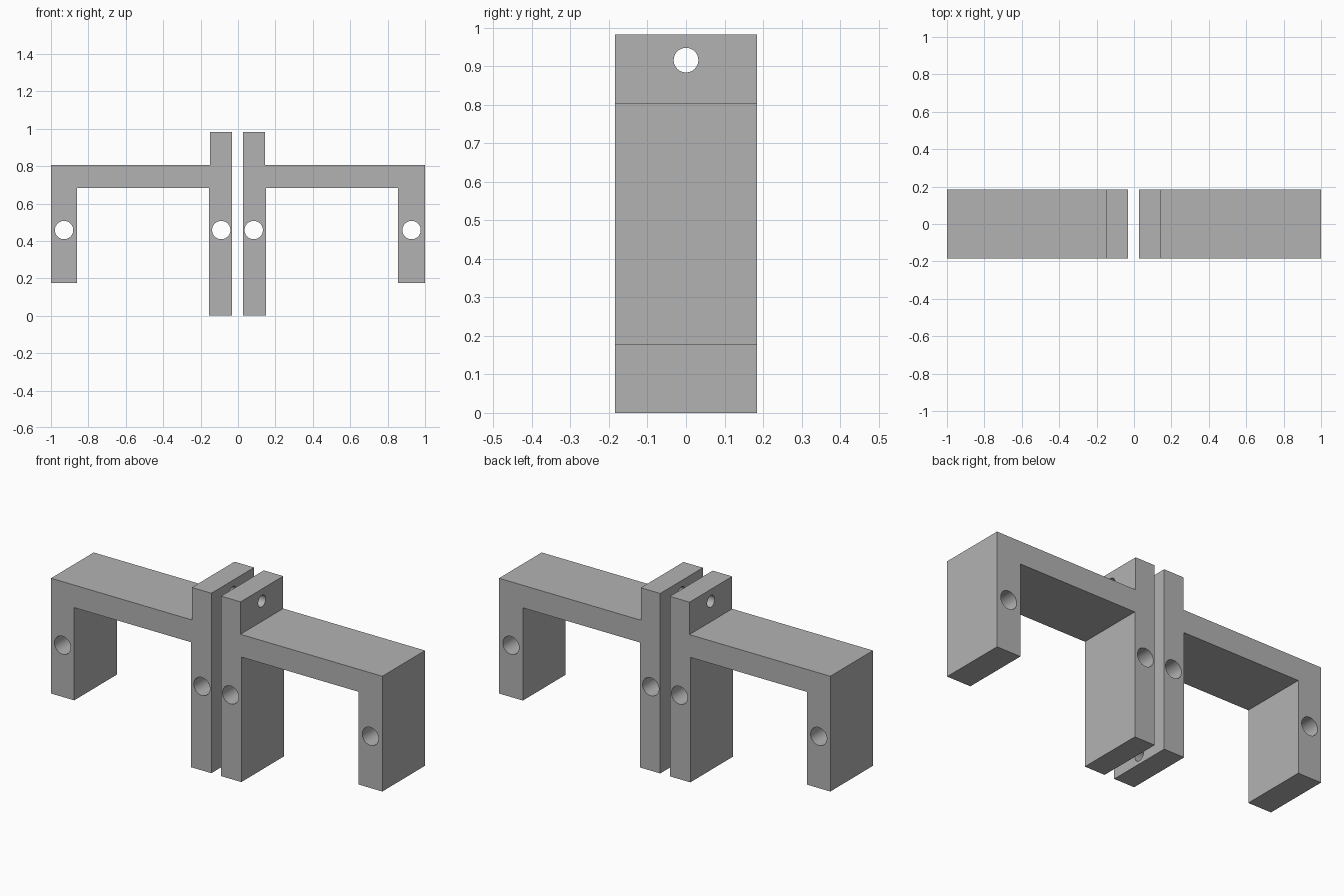
import bpy, bmesh
from math import pi, radians

if "Cube" in bpy.data.objects:
    bpy.data.objects.remove(bpy.data.objects["Cube"])

HALF_DEPTH = 0.184
TOP, BEAM_TOP, BEAM_BOTTOM, OUTER_BOTTOM = 0.982, 0.805, 0.682, 0.176

grey = bpy.data.materials.new("plain grey")
grey.use_nodes = True
grey.diffuse_color = (0.45, 0.45, 0.45, 1)
grey.node_tree.nodes["Principled BSDF"].inputs["Base Color"].default_value = (0.45, 0.45, 0.45, 1)


def drill(target, radius, length, location, rotation):
    """Cut a round hole into the target."""
    bpy.ops.mesh.primitive_cylinder_add(vertices=48, radius=radius, depth=length,
                                        location=location, rotation=rotation)
    cutter = bpy.context.object
    cutter.name = "hole_cutter"
    cutter.hide_render = True
    mod = target.modifiers.new("hole", "BOOLEAN")
    mod.operation = "DIFFERENCE"
    mod.solver = "EXACT"
    mod.object = cutter
    bpy.ops.object.select_all(action="DESELECT")
    target.select_set(True)
    bpy.context.view_layer.objects.active = target
    bpy.ops.object.modifier_apply(modifier=mod.name)
    bpy.data.objects.remove(cutter)


def bracket(name, side, inner, tab, leg, outer_leg):
    """Extruded side profile: mounting plate, beam and outer leg."""
    profile = [(inner, 0), (leg, 0), (leg, BEAM_BOTTOM), (outer_leg, BEAM_BOTTOM),
               (outer_leg, OUTER_BOTTOM), (1, OUTER_BOTTOM), (1, BEAM_TOP),
               (tab, BEAM_TOP), (tab, TOP), (inner, TOP)]
    bm = bmesh.new()
    face = bm.faces.new([bm.verts.new((side * x, -HALF_DEPTH, z)) for x, z in profile])
    ext = bmesh.ops.extrude_face_region(bm, geom=[face])
    moved = [v for v in ext["geom"] if isinstance(v, bmesh.types.BMVert)]
    bmesh.ops.translate(bm, verts=moved, vec=(0, 2 * HALF_DEPTH, 0))
    bmesh.ops.recalc_face_normals(bm, faces=bm.faces)
    mesh = bpy.data.meshes.new(name)
    bm.to_mesh(mesh)
    bm.free()
    mesh.materials.append(grey)
    obj = bpy.data.objects.new(name, mesh)
    bpy.context.collection.objects.link(obj)

    # Long holes running front to back through both legs
    for x in ((inner + leg) / 2 - 0.004, (outer_leg + 1) / 2):
        drill(obj, 0.049, 1, (side * x, 0, 0.458), (pi / 2, 0, 0))
    # Bolt hole through the upper tab
    drill(obj, 0.032, 0.4, (side * inner, 0, 0.916), (0, pi / 2, 0))
    # Blind socket low on the inner face
    drill(obj, 0.032, 0.12, (side * inner, 0, 0.05), (0, pi / 2, 0))
    bpy.ops.object.shade_smooth_by_angle(angle=radians(30))


bracket("left_bracket", 1, inner=0.027, tab=0.144, leg=0.149, outer_leg=0.856)
bracket("right_bracket", -1, inner=0.032, tab=0.150, leg=0.155, outer_leg=0.860)
